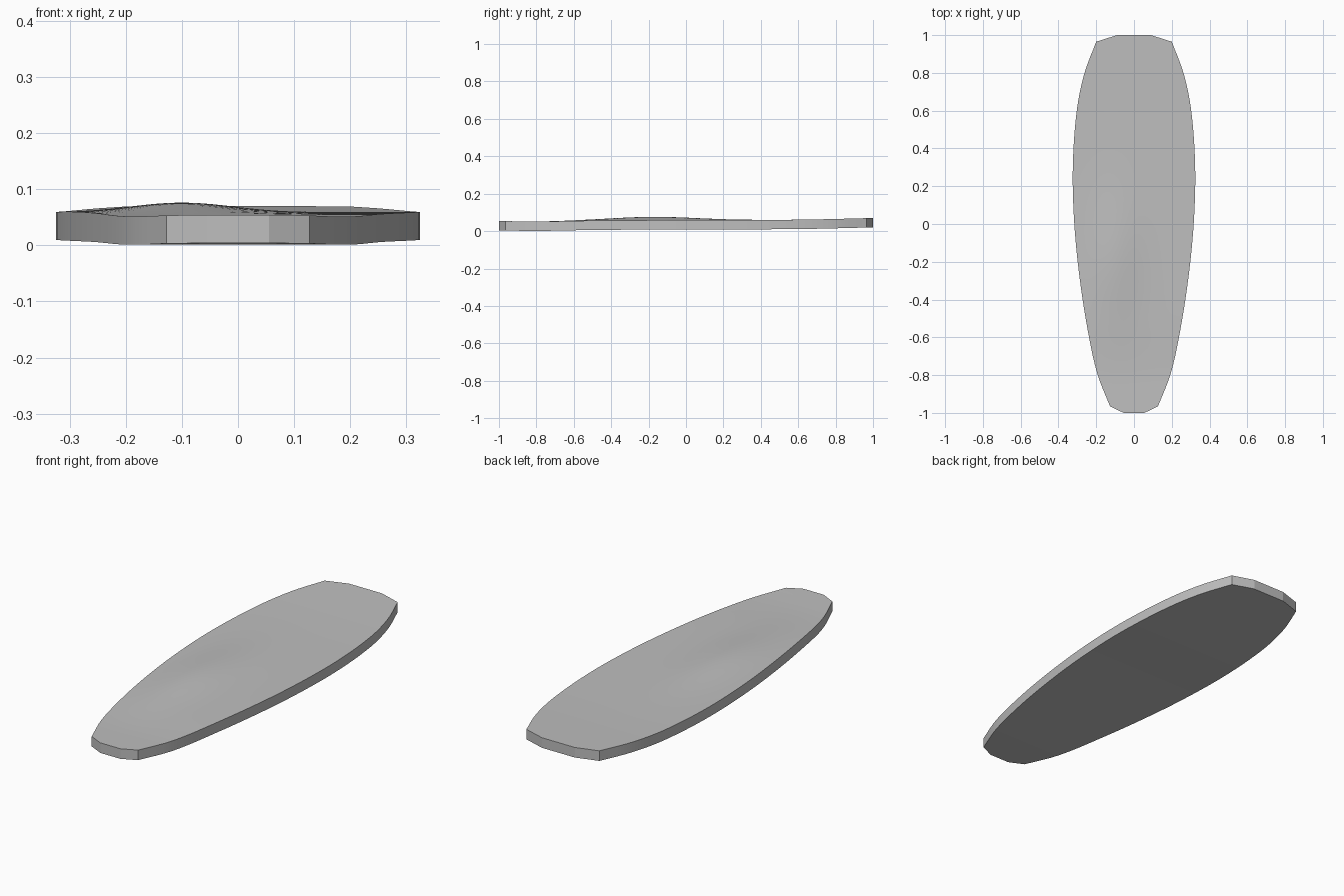
import bpy, bmesh, math

cube = bpy.data.objects.get("Cube")
if cube:
    bpy.data.objects.remove(cube, do_unlink=True)

# One plain grey material
grey = bpy.data.materials.new("light_grey")
grey.use_nodes = True
colour = (0.52, 0.52, 0.52, 1)
grey.diffuse_color = colour
grey.node_tree.nodes["Principled BSDF"].inputs["Base Color"].default_value = colour

# Half width and underside height along the length
WIDTH = [(-0.965, 0.127), (-0.8, 0.192), (-0.6, 0.238), (-0.3, 0.286), (0, 0.316),
         (0.3, 0.324), (0.6, 0.303), (0.8, 0.262), (0.965, 0.2)]
UNDERSIDE = [(-1, 0.004), (-0.8, 0.001), (-0.5, 0.006), (0, 0.009), (0.6, 0.011), (1, 0.02)]
THICKNESS = 0.05
COLUMNS = 24
ROWS = 44


def smooth(keys, t):
    """Smooth curve through the (position, value) keys."""
    def slope(i):
        a, b = keys[max(i - 1, 0)], keys[min(i + 1, len(keys) - 1)]
        return (b[1] - a[1]) / (b[0] - a[0])
    i = 0
    while i < len(keys) - 2 and t > keys[i + 1][0]:
        i += 1
    (x0, v0), (x1, v1) = keys[i], keys[i + 1]
    h = x1 - x0
    s = (t - x0) / h
    return (v0 * (1 + 2 * s) * (1 - s) ** 2 + slope(i) * h * s * (1 - s) ** 2
            + v1 * s * s * (3 - 2 * s) + slope(i + 1) * h * s * s * (s - 1))


def swell(x, y):
    """Gentle off-centre rise of the upper surface."""
    return 0.018 * math.exp(-((x + 0.1) / 0.13) ** 2 - ((y + 0.18) / 0.32) ** 2)


# Stations: narrow blunt tips with smooth sides between them
stations = [(-1, 0.055)]
for r in range(ROWS + 1):
    y = -0.965 + 1.93 * r / ROWS
    stations.append((y, smooth(WIDTH, y)))
stations.append((1, 0.09))

bm = bmesh.new()
top, bottom = [], []
for y, w in stations:
    low = smooth(UNDERSIDE, y)
    xs = [w * (2 * c / COLUMNS - 1) for c in range(COLUMNS + 1)]
    bottom.append([bm.verts.new((x, y, low)) for x in xs])
    top.append([bm.verts.new((x, y, low + THICKNESS + swell(x, y))) for x in xs])

# Upper and lower skins
last = len(stations) - 1
for r in range(last):
    for c in range(COLUMNS):
        for skin in (top, bottom):
            bm.faces.new((skin[r][c], skin[r][c + 1], skin[r + 1][c + 1], skin[r + 1][c]))

# Rim around the outline
loop = [(0, c) for c in range(COLUMNS)] + [(r, COLUMNS) for r in range(last)]
loop += [(last, c) for c in range(COLUMNS, 0, -1)] + [(r, 0) for r in range(last, 0, -1)]
for (r, c), (s, d) in zip(loop, loop[1:] + loop[:1]):
    bm.faces.new((bottom[r][c], bottom[s][d], top[s][d], top[r][c]))
bmesh.ops.recalc_face_normals(bm, faces=bm.faces)

mesh = bpy.data.meshes.new("contoured_board")
bm.to_mesh(mesh)
bm.free()
mesh.materials.append(grey)
board = bpy.data.objects.new("contoured_board", mesh)
bpy.context.collection.objects.link(board)

# Smooth skins, crisp rim
bpy.ops.object.select_all(action="DESELECT")
board.select_set(True)
bpy.context.view_layer.objects.active = board
bpy.ops.object.shade_smooth_by_angle(angle=math.radians(15))
